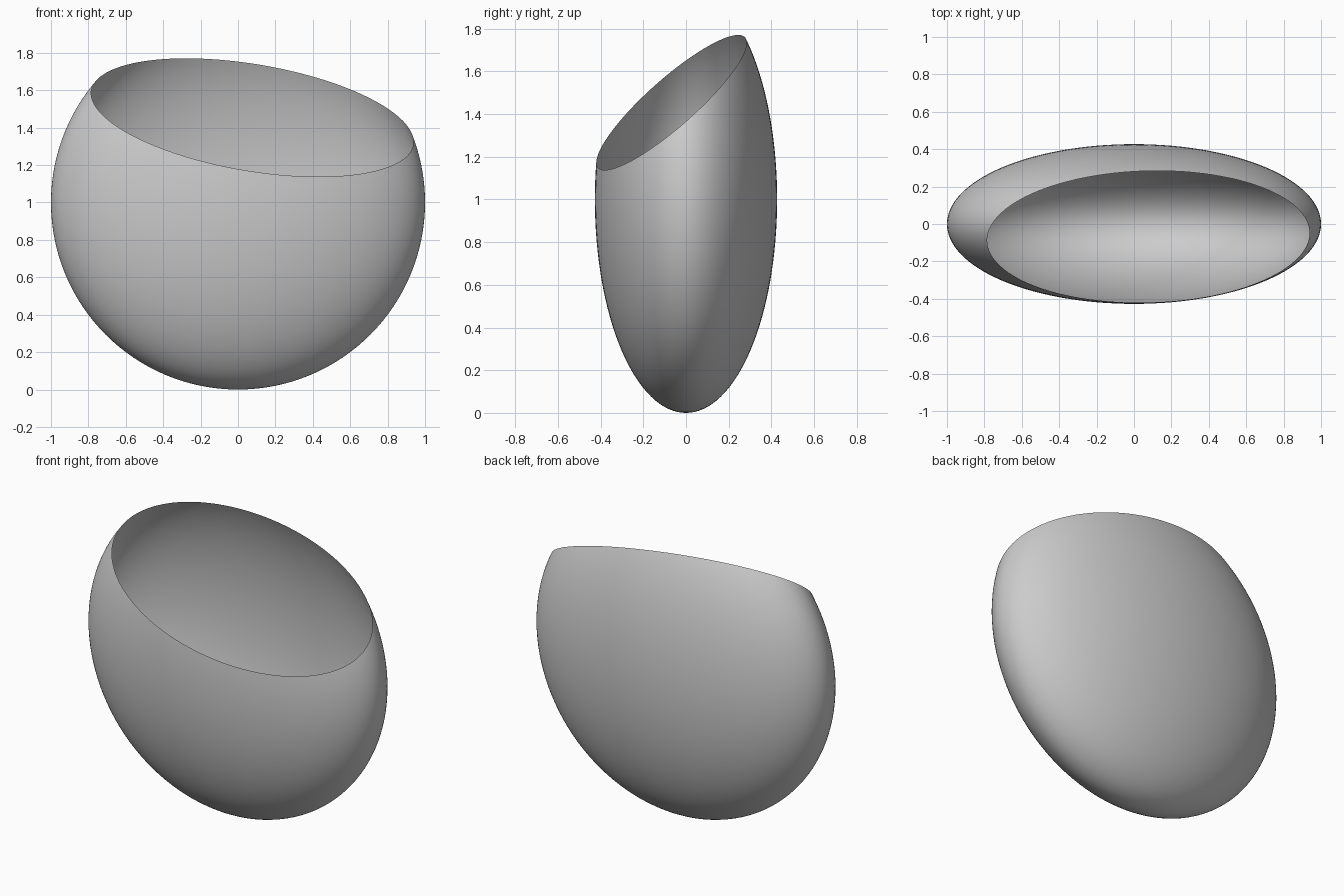
import bpy, bmesh
from mathutils import Vector, Matrix

if "Cube" in bpy.data.objects:
    bpy.data.objects.remove(bpy.data.objects["Cube"])

# Thin-walled flattened bowl: ellipsoid shell
bm = bmesh.new()
bmesh.ops.create_uvsphere(bm, u_segments=128, v_segments=64, radius=1.0)
bmesh.ops.transform(bm, verts=bm.verts,
                    matrix=Matrix.Translation((0, 0, 1)) @ Matrix.Diagonal((1.0, 0.427, 1.0, 1.0)))

# Slanted opening: plane z = 1.523 - 0.169x + 0.82y, everything above removed
bmesh.ops.bisect_plane(bm, geom=bm.verts[:] + bm.edges[:] + bm.faces[:], dist=1e-5,
                       plane_co=Vector((0, 0, 1.523)),
                       plane_no=Vector((0.169, -0.82, 1)).normalized(),
                       clear_outer=True)
for f in bm.faces:
    f.smooth = True

mesh = bpy.data.meshes.new("bowl_shell")
bm.to_mesh(mesh)
bm.free()
bowl = bpy.data.objects.new("bowl_shell", mesh)
bpy.context.collection.objects.link(bowl)
